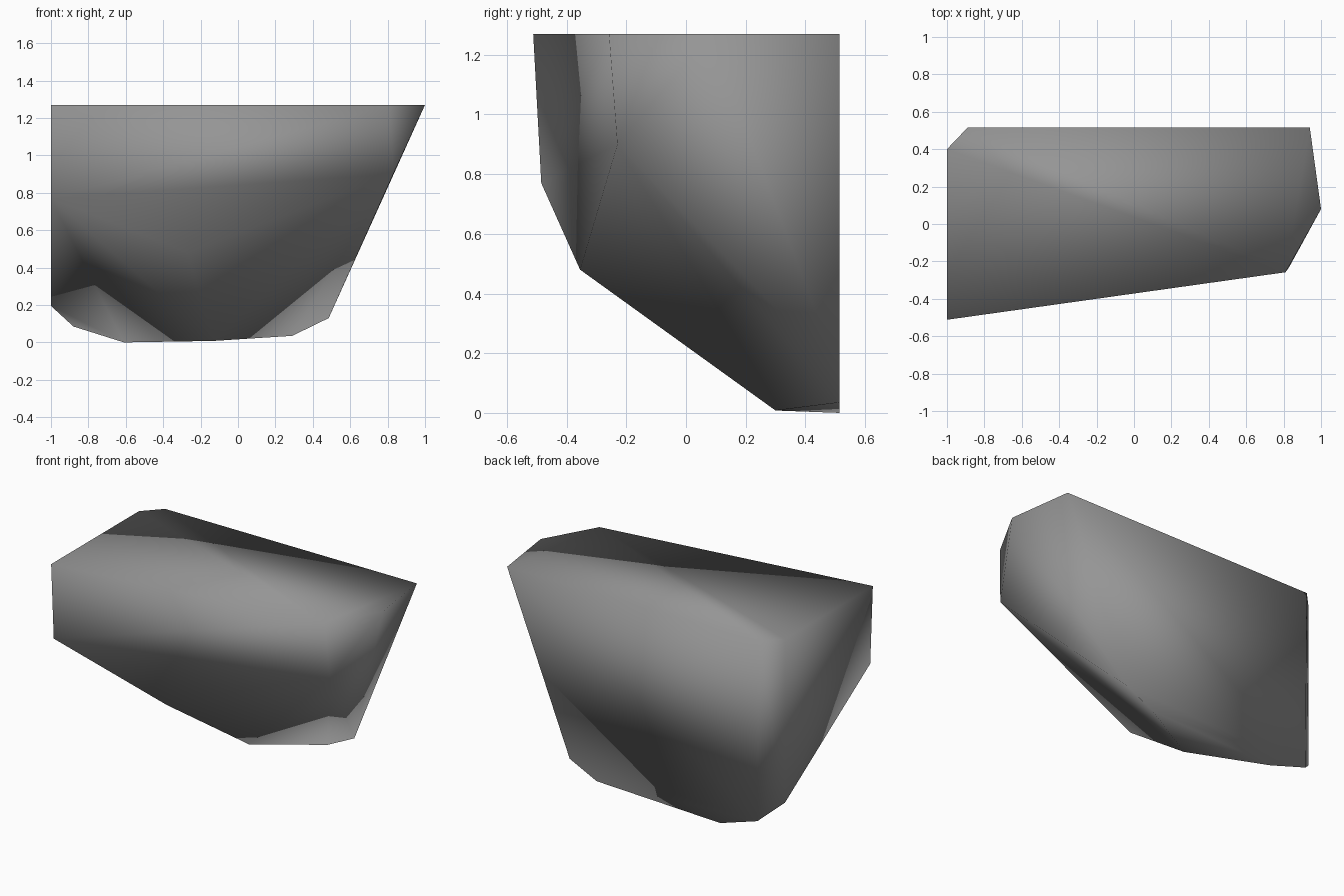
import bpy, bmesh

if "Cube" in bpy.data.objects:
    bpy.data.objects.remove(bpy.data.objects["Cube"])

TOP, BACK, LEFT = 1.27, 0.515, -1.0   # the three flat cut planes of the boulder

# flat top outline (x, y)
top = [(LEFT, -0.512), (LEFT, 0.40), (-0.89, BACK), (0.94, BACK), (1.0, 0.08), (0.81, -0.258)]
# lower edge of the flat back (x, z)
back = [(-0.88, 0.085), (-0.61, 0.0), (0.29, 0.035), (0.485, 0.13)]
# lower corners of the left side, and of the sloping front
left = [(-0.485, 0.77), (0.40, 0.195)]
front = [(-0.27, -0.355, 0.48), (-0.13, 0.30, 0.008), (0.83, -0.23, 0.90)]

points = [(x, y, TOP) for x, y in top]
points += [(x, BACK, z) for x, z in back]
points += [(LEFT, y, z) for y, z in left]
points += front

# boulder: convex skin over the corners
bm = bmesh.new()
for p in points:
    bm.verts.new(p)
hull = bmesh.ops.convex_hull(bm, input=bm.verts[:])
bmesh.ops.recalc_face_normals(bm, faces=bm.faces[:])
for f in bm.faces:
    f.smooth = True          # soft shading across every edge

mesh = bpy.data.meshes.new("boulder")
bm.to_mesh(mesh)
bm.free()

stone = bpy.data.materials.new("stone grey")
stone.diffuse_color = (0.30, 0.30, 0.30, 1.0)
stone.use_nodes = True
stone.node_tree.nodes["Principled BSDF"].inputs["Base Color"].default_value = stone.diffuse_color
mesh.materials.append(stone)

boulder = bpy.data.objects.new("boulder", mesh)
bpy.context.collection.objects.link(boulder)
